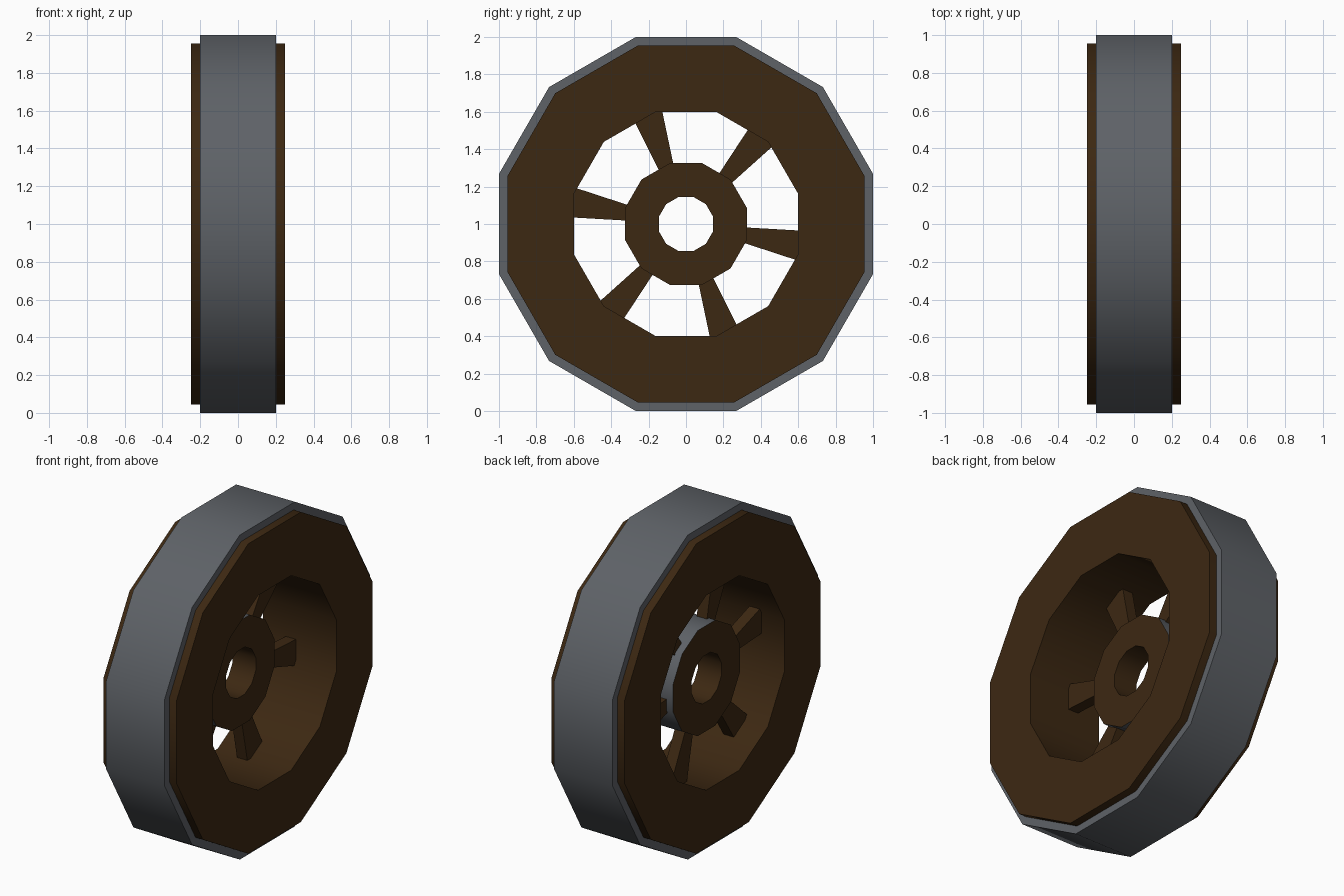
import bpy, bmesh, math

if "Cube" in bpy.data.objects:
    bpy.data.objects.remove(bpy.data.objects["Cube"])

SIDES = 12
CENTRE_Z = 1.0


def material(name, rgb):
    m = bpy.data.materials.new(name)
    m.diffuse_color = (*rgb, 1.0)
    m.use_nodes = True
    m.node_tree.nodes["Principled BSDF"].inputs["Base Color"].default_value = m.diffuse_color
    return m


wood = material("dark_wood", (0.046, 0.021, 0.006))
metal = material("grey_metal", (0.112, 0.122, 0.136))


def polar(x, r, angle):
    return (x, r * math.cos(angle), CENTRE_Z + r * math.sin(angle))


def finish(bm, name, mats):
    bmesh.ops.recalc_face_normals(bm, faces=bm.faces)
    mesh = bpy.data.meshes.new(name)
    bm.to_mesh(mesh)
    bm.free()
    for m in mats:
        mesh.materials.append(m)
    ob = bpy.data.objects.new(name, mesh)
    bpy.context.collection.objects.link(ob)
    bpy.ops.object.select_all(action='DESELECT')
    ob.select_set(True)
    bpy.context.view_layer.objects.active = ob
    bpy.ops.object.shade_smooth_by_angle(angle=math.radians(40))
    return ob


def ring(name, x0, x1, inner, outer, mats):
    """Twelve-sided ring about x; radii are measured to the flats.
    A second material goes on the outer band."""
    k = 1 / math.cos(math.pi / SIDES)
    profile = [(x0, inner * k), (x0, outer * k), (x1, outer * k), (x1, inner * k)]
    bm = bmesh.new()
    loops = [[bm.verts.new(polar(x, r, math.radians(15 + 360 * i / SIDES)))
              for x, r in profile] for i in range(SIDES)]
    for i in range(SIDES):
        a, b = loops[i], loops[(i + 1) % SIDES]
        for j in range(4):
            n = (j + 1) % 4
            f = bm.faces.new((a[j], a[n], b[n], b[j]))
            if j == 1:
                f.material_index = len(mats) - 1
    return finish(bm, name, mats)


def spoke(name, angle):
    """Wedge that widens from the hub to the rim."""
    half = math.radians(7.4)
    bm = bmesh.new()
    ends = []
    for r in (0.30, 0.63):
        ends.append([bm.verts.new(polar(x, r, angle + s * half))
                     for x, s in ((-0.095, -1), (-0.095, 1), (-0.025, 1), (-0.025, -1))])
    a, b = ends
    bm.faces.new(a)
    bm.faces.new(b)
    for j in range(4):
        n = (j + 1) % 4
        bm.faces.new((a[j], a[n], b[n], b[j]))
    return finish(bm, name, [wood])


# outer metal tyre, wooden rim, and metal-banded hub set off centre
ring("tyre", -0.20, 0.20, 0.945, 1.0, [metal])
ring("rim", -0.25, 0.25, 0.60, 0.955, [wood])
ring("hub", -0.14, 0.02, 0.145, 0.325, [wood, metal])

# six spokes
for i in range(6):
    spoke(f"spoke_{i + 1}", math.radians(49.3 + 60 * i))
